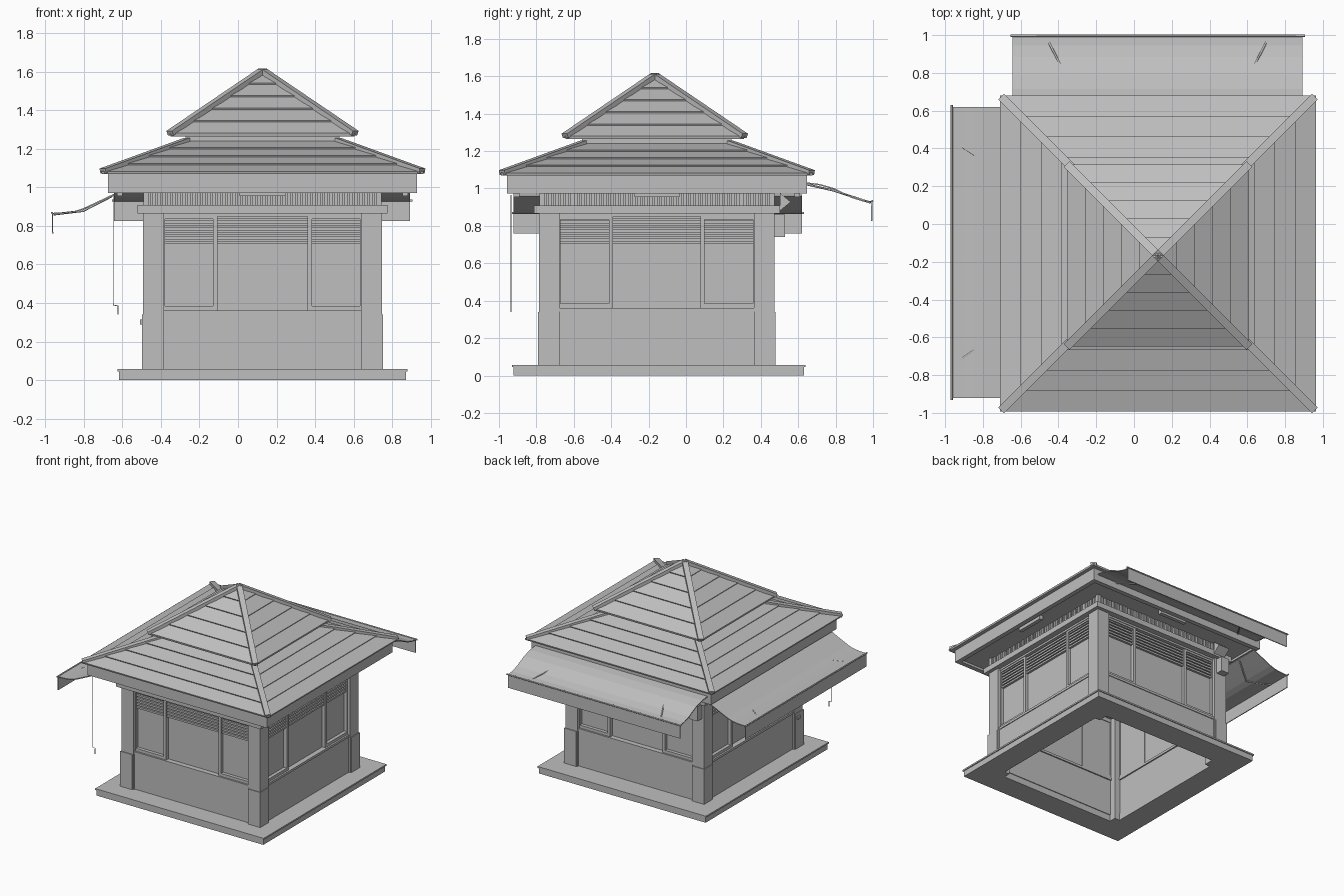
import bpy, bmesh, math
from mathutils import Matrix, Vector

if "Cube" in bpy.data.objects:
    bpy.data.objects.remove(bpy.data.objects["Cube"], do_unlink=True)

CX, CY = 0.127, -0.156
DEEPER = 0.01  # the hut is slightly deeper than wide
GREY = (0.52, 0.52, 0.52, 1)
mat = bpy.data.materials.new("plain grey")
mat.use_nodes = True
mat.diffuse_color = GREY
mat.node_tree.nodes["Principled BSDF"].inputs["Base Color"].default_value = GREY


def finish(name, bm, shift=0.0):
    bmesh.ops.recalc_face_normals(bm, faces=bm.faces)
    mesh = bpy.data.meshes.new(name)
    bm.to_mesh(mesh)
    bm.free()
    obj = bpy.data.objects.new(name, mesh)
    mesh.materials.append(mat)
    obj.location = (CX, CY + shift, 0)
    bpy.context.collection.objects.link(obj)
    return obj


def add_box(bm, x0, x1, y0, y1, z0, z1, turn=Matrix()):
    place = Matrix.Translation(((x0 + x1) / 2, (y0 + y1) / 2, (z0 + z1) / 2))
    size = Matrix.Diagonal((x1 - x0, y1 - y0, z1 - z0, 1))
    bmesh.ops.create_cube(bm, size=1, matrix=turn @ place @ size)


def box(name, *dims):
    bm = bmesh.new()
    add_box(bm, *dims)
    return finish(name, bm)


def four_sides(name, boxes):
    """Boxes given as x0, x1, outward0, outward1, z0, z1 on one side, repeated on all four."""
    bm = bmesh.new()
    for k in range(4):
        turn = Matrix.Rotation(k * math.pi / 2, 4, "Z")
        for x0, x1, o0, o1, z0, z1 in boxes:
            add_box(bm, x0, x1, -o1, -o0, z0, z1, turn)
    for v in bm.verts:
        if abs(v.co.y) > 0.45:
            v.co.y += math.copysign(DEEPER, v.co.y)
    return finish(name, bm)


def square_loft(name, profile, closed=False, stretch=0.0, shift=0.0):
    """Square rings of (half width, height), joined in order."""
    bm = bmesh.new()
    rings = []
    for h, z in profile:
        if h == 0:
            rings.append([bm.verts.new((0, 0, z))])
        else:
            rings.append([bm.verts.new((sx * h, sy * (h + stretch), z))
                          for sx, sy in ((-1, -1), (1, -1), (1, 1), (-1, 1))])
    pairs = list(zip(rings, rings[1:]))
    if closed:
        pairs.append((rings[-1], rings[0]))
    for a, b in pairs:
        for i in range(4):
            j = (i + 1) % 4
            if len(b) == 1:
                bm.faces.new((a[i], a[j], b[0]))
            else:
                bm.faces.new((a[i], a[j], b[j], b[i]))
    return finish(name, bm, shift)


def ring(name, outer, inner, z0, z1, stretch=0.0, shift=0.0):
    return square_loft(name, [(outer, z0), (outer, z1), (inner, z1), (inner, z0)], True, stretch, shift)


def rod(name, points, radius):
    curve = bpy.data.curves.new(name, "CURVE")
    curve.dimensions = "3D"
    curve.bevel_depth = radius
    curve.bevel_resolution = 1
    curve.use_fill_caps = True
    line = curve.splines.new("POLY")
    line.points.add(len(points) - 1)
    for p, co in zip(line.points, points):
        p.co = (*co, 1)
    curve.materials.append(mat)
    obj = bpy.data.objects.new(name, curve)
    obj.location = (CX, CY, 0)
    bpy.context.collection.objects.link(obj)


# Base slab: open in the middle, with a thin lip on top
ring("base_slab", 0.745, 0.555, 0, 0.05, 0.032, 0.011)
ring("base_lip", 0.752, 0.555, 0.045, 0.057, 0.032, 0.011)

# Corner posts with thicker feet
four_sides("corner_posts", [(-0.619, -0.51, 0.51, 0.619, 0.0, 0.87)])
four_sides("post_feet", [(-0.625, -0.518, 0.518, 0.625, 0.05, 0.34)])

# Walls below the windows
four_sides("wall_panels", [(-0.525, 0.525, 0.56, 0.605, 0.05, 0.345)])
four_sides("window_sills", [(-0.525, 0.525, 0.55, 0.611, 0.343, 0.362)])

# Windows: panes, outer frame, two side sashes, louvres
four_sides("window_panes", [(-0.525, 0.525, 0.56, 0.57, 0.35, 0.87)])
frame = [(-0.525, 0.525, 0.555, 0.602, 0.85, 0.868)]
for s in (-1, 1):
    a, b = sorted((s * 0.527, s * 0.234))
    frame += [(a, a + 0.022, 0.555, 0.597, 0.36, 0.86),
              (b - 0.022, b, 0.555, 0.597, 0.36, 0.86),
              (a, b, 0.555, 0.597, 0.36, 0.385),
              (a, b, 0.555, 0.597, 0.835, 0.855)]
four_sides("window_frames", frame)
four_sides("window_louvres", [(-0.51, 0.51, 0.565, 0.588, 0.705 + 0.024 * i, 0.72 + 0.024 * i)
                              for i in range(6)])

# Beam, slatted band above it, and its corner stubs
ring("ring_beam", 0.648, 0.52, 0.865, 0.908, DEEPER)
ring("band_backing", 0.595, 0.565, 0.9, 1.0, DEEPER)
count = 46
four_sides("band_slats", [(-0.595 + 1.19 * i / count, -0.58 + 1.19 * i / count, 0.59, 0.608, 0.905, 1.0)
                          for i in range(count)])
four_sides("band_corners", [(-0.618, -0.59, 0.59, 0.618, 0.905, 1.0)])

# Eaves: soffit, fascia and a light on each side
box("soffit", -0.79, 0.79, -0.79, 0.79, 0.99, 1.0)
ring("fascia", 0.802, 0.765, 0.972, 1.075)
four_sides("soffit_lights", [(-0.12, 0.12, 0.725, 0.755, 0.955, 0.992)])


# Two-tier roof of lapped courses, each overhanging the one below
def courses(h0, z0, h1, z1, n, lip):
    out = []
    for i in range(n):
        t, u = i / n, (i + 1) / n
        out += [(h0 + (h1 - h0) * t + 0.004, z0 + (z1 - z0) * t + lip),
                (h0 + (h1 - h0) * u, z0 + (z1 - z0) * u)]
    return out


APEX_SHIFT = -0.011
square_loft("lower_roof", [(0.78, 1.07), (0.832, 1.07)] + courses(0.832, 1.075, 0.4, 1.24, 4, 0.008)
            + [(0.4, 1.28)])
square_loft("upper_roof", [(0.38, 1.265), (0.477, 1.265)] + courses(0.477, 1.273, 0, 1.597, 5, 0.008),
            shift=APEX_SHIFT)


# Hip caps along the four ridges of each tier
def hip_caps(name, h0, z0, h1, z1, width, height, shift=0.0):
    bm = bmesh.new()
    for k in range(4):
        a = math.pi / 4 + k * math.pi / 2
        flat = Vector((math.cos(a), math.sin(a), 0)) * math.sqrt(2)
        p, q = flat * h0 + Vector((0, 0, z0)), flat * h1 + Vector((0, 0, z1))
        d = (q - p).normalized()
        s = Vector((0, 0, 1)).cross(d).normalized()
        turn = Matrix((d, s, d.cross(s))).transposed().to_4x4()
        turn.translation = (p + q) / 2
        half = (q - p).length / 2
        add_box(bm, -half, half, -width / 2, width / 2, -height / 2, height / 2, turn)
    return finish(name, bm, shift)


hip_caps("lower_hip_caps", 0.828, 1.085, 0.39, 1.244, 0.042, 0.026)
hip_caps("upper_hip_caps", 0.48, 1.281, 0.0, 1.606, 0.042, 0.026, APEX_SHIFT)


# Awnings: a bent sheet with a hanging valance, a front bar and folding arms
def awning(side, profile, drop, span, turn):
    def at(out, along, z):
        return turn @ Vector((along, out, z))
    a, b = span
    bm = bmesh.new()
    edge = profile + [(profile[-1][0], drop)]
    rows = [[bm.verts.new(at(o, w, z)) for w in (a, b)] for o, z in edge]
    for r, s in zip(rows, rows[1:]):
        bm.faces.new((r[0], r[1], s[1], s[0]))
    sheet = finish(side + "_awning", bm)
    thick = sheet.modifiers.new("thickness", "SOLIDIFY")
    thick.thickness = 0.007
    (o0, z0), (om, zm), (o1, z1) = profile[0], profile[2], profile[-1]
    rod(side + "_awning_front_bar", [at(o1, a - 0.01, z1), at(o1, b + 0.012, z1)], 0.006)
    for i, (end, inward) in enumerate(((a + 0.18, 1), (b - 0.18, -1))):
        rod(f"{side}_awning_arm_{i + 1}",
            [at(o0 + 0.01, end, z0 - 0.012), at(om, end + 0.1 * inward, zm - 0.014),
             at(o1 - 0.01, end, z1 - 0.008)], 0.006)


awning("back", [(0.79, 1.034), (0.87, 1.024), (0.945, 1.003), (1.04, 0.957), (1.1, 0.938), (1.152, 0.932)],
       0.825, (-0.77, 0.765), Matrix())
awning("right", [(0.77, 0.967), (0.865, 0.922), (0.93, 0.892), (0.975, 0.877), (1.03, 0.87), (1.092, 0.868)],
       0.76, (-0.765, 0.775), Matrix.Rotation(math.pi / 2, 3, "Z"))

# Hanging crank for the side awning
x, y = -0.774, -0.779
rod("awning_crank", [(x, y, 0.965), (x, y, 0.39), (x + 0.025, y, 0.385), (x + 0.025, y, 0.34)], 0.0025)

# Small fittings on the back corner and the right side
box("switch_box", -0.6, -0.53, 0.625, 0.685, 0.74, 0.86)
bm = bmesh.new()
bmesh.ops.create_cone(bm, cap_ends=True, segments=3, radius1=0.056, radius2=0.056, depth=0.1,
                      matrix=Matrix.Rotation(math.pi / 2, 4, "Y"))
speaker = finish("corner_speaker", bm)
speaker.location = (CX - 0.53, CY + 0.677, 0.928)
speaker.scale.y = 0.7
box("wall_socket", -0.635, -0.62, -0.58, -0.55, 0.29, 0.315)
